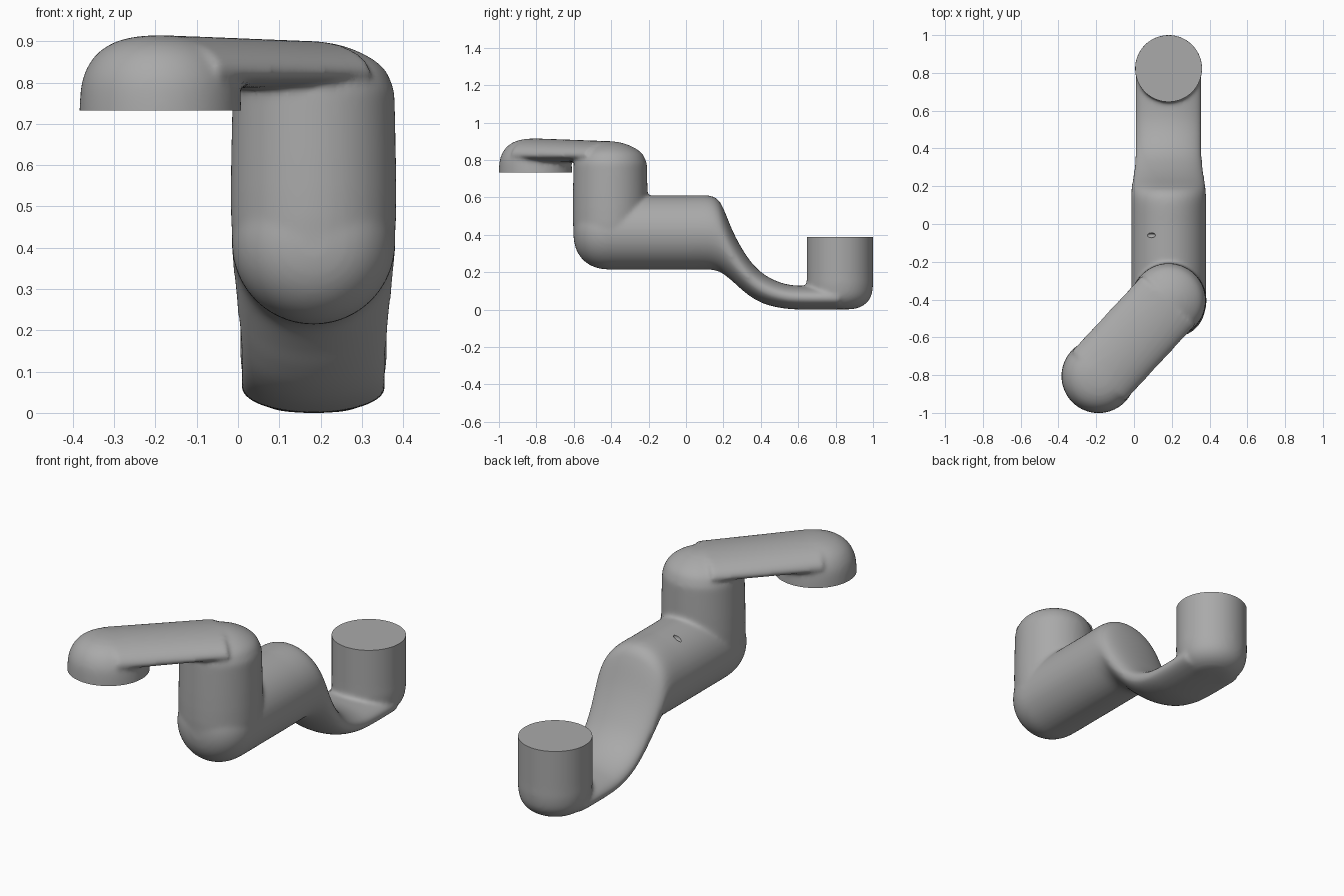
import bpy, bmesh, math
from mathutils import Vector, Matrix

if "Cube" in bpy.data.objects:
    bpy.data.objects.remove(bpy.data.objects["Cube"])

SEG = 64
X = 0.183                      # axis of the main body
RISER = (X, -0.405)            # front upright
TIP = (-0.188, -0.805)         # spout outlet
POST = (X, 0.823)              # rear upright


def to_object(name, bm):
    bmesh.ops.recalc_face_normals(bm, faces=bm.faces)
    mesh = bpy.data.meshes.new(name)
    bm.to_mesh(mesh)
    bm.free()
    obj = bpy.data.objects.new(name, mesh)
    bpy.context.collection.objects.link(obj)
    return obj


def skin(bm, rings):
    """Close a run of equal point rings into a solid."""
    loops = [[bm.verts.new(p) for p in ring] for ring in rings]
    for a, b in zip(loops, loops[1:]):
        for i in range(SEG):
            j = (i + 1) % SEG
            bm.faces.new((a[i], a[j], b[j], b[i]))
    bm.faces.new(loops[0])
    bm.faces.new(loops[-1])


def turn(bm, center, profile):
    """Revolve (radius, z) points about an upright axis."""
    angles = [i * math.tau / SEG for i in range(SEG)]
    skin(bm, [[(center[0] + r * math.cos(a), center[1] + r * math.sin(a), z)
               for a in angles] for r, z in profile])


def section(origin, side, half, bottom, middle, top):
    """Oval slice standing upright, with its own upper and lower bulge."""
    ring = []
    for i in range(SEG):
        a = i * math.tau / SEG
        s = math.sin(a)
        z = middle + s * ((top - middle) if s > 0 else (middle - bottom))
        ring.append((origin[0] + side[0] * half * math.cos(a),
                     origin[1] + side[1] * half * math.cos(a), z))
    return ring


def smooth_run(points, steps=5):
    """Pass a smooth curve through points of any dimension."""
    pts = [Vector(p) for p in points]
    pts = [pts[0]] + pts + [pts[-1]]
    out = []
    for p, a, b, n in zip(pts, pts[1:], pts[2:], pts[3:]):
        for k in range(steps):
            t = k / steps
            out.append(a + (b - p) * (t / 2)
                       + (p * 2 - a * 5 + b * 4 - n) * (t * t / 2)
                       + (a * 3 - p - b * 3 + n) * (t ** 3 / 2))
    return out + [pts[-1]]


solid = bmesh.new()

# Horizontal barrel with a rounded front elbow, running into the flattened ramp
rings = []
for k in range(1, 16):
    t = math.pi / 2 * k / 15
    y = -0.405 - 0.197 * math.cos(t) ** 0.87
    r = 0.198 * math.sin(t) ** 0.87
    rings.append(section((X, y), (1, 0), r, 0.412 - r, 0.412, 0.412 + r))
ramp = [(0.0, 0.198, 0.214, 0.61), (0.12, 0.198, 0.214, 0.61),
        (0.17, 0.197, 0.205, 0.588), (0.2, 0.195, 0.19, 0.54),
        (0.25, 0.188, 0.15, 0.42), (0.3, 0.181, 0.105, 0.325),
        (0.36, 0.176, 0.06, 0.24), (0.43, 0.175, 0.027, 0.18),
        (0.52, 0.175, 0.007, 0.14), (0.62, 0.175, 0.0, 0.127),
        (0.82, 0.175, 0.0, 0.127)]
for y, half, low, high in smooth_run(ramp):
    rings.append(section((X, y), (1, 0), half, low, (low + high) / 2, high))
skin(solid, rings)

# Rear post with a rounded foot
turn(solid, POST, smooth_run([(0.004, 0), (0.07, 0.003), (0.11, 0.014), (0.145, 0.038),
                              (0.168, 0.075), (0.177, 0.13), (0.177, 0.2), (0.177, 0.46)]))

# Front riser with a domed top
turn(solid, RISER, smooth_run([(0.15, 0.41), (0.197, 0.42), (0.197, 0.74), (0.19, 0.795),
                               (0.168, 0.837), (0.12, 0.87), (0.06, 0.892), (0.004, 0.9)]))

# Spout outlet
turn(solid, TIP, smooth_run([(0.196, 0.66), (0.196, 0.74), (0.188, 0.81), (0.16, 0.863),
                             (0.115, 0.896), (0.06, 0.911), (0.004, 0.915)]))

# Flat spout arm joining riser and outlet
start, end = Vector(RISER), Vector(TIP)
along = (end - start).normalized()
side = Vector((-along.y, along.x))
skin(solid, [section(start.lerp(end, k / 12), side, 0.194, 0.787, 0.823,
                     0.9 + 0.015 * k / 12) for k in range(13)])

faucet = to_object("faucet_body", solid)


# Trimming shapes: outlet mouth, post top and a small screw recess
def cutter(name, center, low, high):
    bm = bmesh.new()
    turn(bm, center, [(0.25, low), (0.25, high)])
    return to_object(name, bm)


recess = bmesh.new()
bmesh.ops.create_uvsphere(
    recess, u_segments=24, v_segments=12, radius=1,
    matrix=Matrix.Translation((0.09, -0.06, 0.588)) @ Matrix.Diagonal((0.026, 0.013, 0.02, 1)))
cutters = [cutter("mouth_cutter", TIP, 0.6, 0.732),
           cutter("post_cutter", POST, 0.388, 0.6),
           to_object("recess_cutter", recess)]

# Fuse the parts, soften the joints, then trim the ends flat
fuse = faucet.modifiers.new("fuse", 'REMESH')
fuse.mode = 'VOXEL'
fuse.voxel_size = 0.01
soften = faucet.modifiers.new("soften", 'SMOOTH')
soften.factor = 0.5
soften.iterations = 12
for c in cutters:
    c.hide_render = True
    trim = faucet.modifiers.new("trim", 'BOOLEAN')
    trim.operation = 'DIFFERENCE'
    trim.solver = 'EXACT'
    trim.object = c

bpy.ops.object.select_all(action='DESELECT')
faucet.select_set(True)
bpy.context.view_layer.objects.active = faucet
for name in [m.name for m in faucet.modifiers]:
    bpy.ops.object.modifier_apply(modifier=name)
for c in cutters:
    bpy.data.objects.remove(c)
bpy.ops.object.shade_smooth_by_angle(angle=math.radians(35))

# Single plain grey finish
grey = bpy.data.materials.new("plain_grey")
color = (0.4, 0.4, 0.4, 1)
grey.use_nodes = True
grey.diffuse_color = color
grey.node_tree.nodes["Principled BSDF"].inputs["Base Color"].default_value = color
faucet.data.materials.clear()
faucet.data.materials.append(grey)
